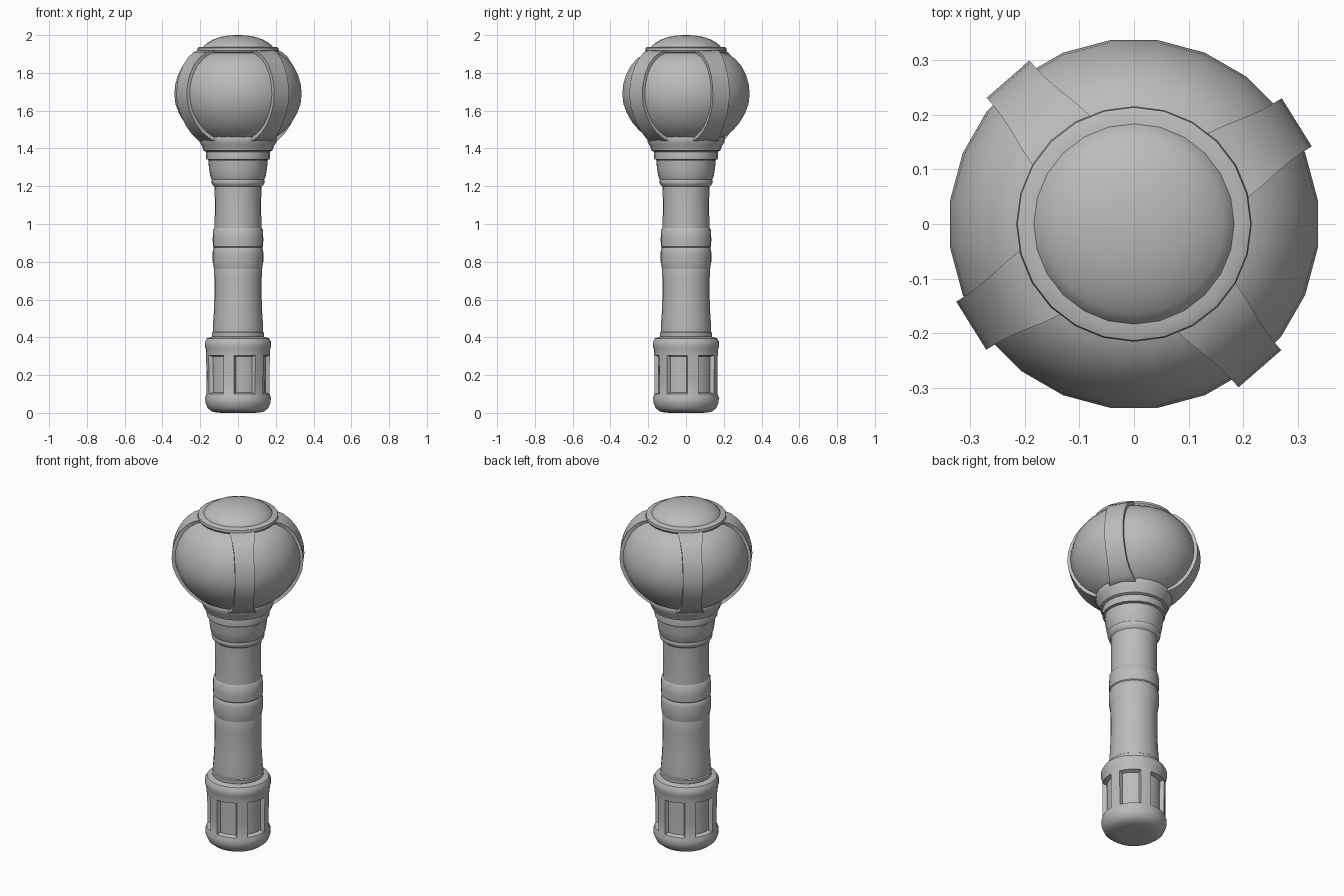
import bpy, bmesh
from math import cos, sin, radians, atan2, degrees

cube = bpy.data.objects.get("Cube")
if cube:
    bpy.data.objects.remove(cube, do_unlink=True)

# One plain grey material
grey = bpy.data.materials.new("plain_grey")
grey.use_nodes = True
color = (0.5, 0.5, 0.5, 1)
grey.diffuse_color = color
grey.node_tree.nodes["Principled BSDF"].inputs["Base Color"].default_value = color


def finish(name, bm, angle=40):
    bmesh.ops.recalc_face_normals(bm, faces=bm.faces)
    mesh = bpy.data.meshes.new(name)
    bm.to_mesh(mesh)
    bm.free()
    mesh.materials.append(grey)
    obj = bpy.data.objects.new(name, mesh)
    bpy.context.collection.objects.link(obj)
    bpy.ops.object.select_all(action="DESELECT")
    obj.select_set(True)
    bpy.context.view_layer.objects.active = obj
    bpy.ops.object.shade_smooth_by_angle(angle=radians(angle))
    return obj


def lathe(profile, sides=24, phase=0):
    """Turn a (radius, height) profile around z, with closed ends."""
    bm = bmesh.new()
    rings = []
    for r, z in profile:
        rings.append([bm.verts.new((r * cos(a), r * sin(a), z)) for a in
                      (radians(phase + 360 * i / sides) for i in range(sides))])
    for low, high in zip(rings, rings[1:]):
        for i in range(sides):
            j = (i + 1) % sides
            bm.faces.new((low[i], low[j], high[j], high[i]))
    bm.faces.new(rings[0][::-1])
    bm.faces.new(rings[-1])
    bmesh.ops.recalc_face_normals(bm, faces=bm.faces)
    return bm


# Pommel with six sunken panels
pommel = lathe([(.09, 0), (.135, .005), (.16, .025), (.173, .055), (.174, .08),
                (.167, .1), (.167, .17), (.168, .24), (.169, .305), (.17, .335),
                (.176, .352), (.176, .375), (.165, .395), (.13, .405)], 36, 3)
for k in range(6):
    centre = 43 + 60 * k
    panel = []
    for f in pommel.faces:
        c = f.calc_center_median()
        turn = (degrees(atan2(c.y, c.x)) - centre + 180) % 360 - 180
        if abs(turn) < 20 and .1 < c.z < .305 and c.xy.length > .15:
            panel.append(f)
    bmesh.ops.inset_region(pommel, faces=panel, thickness=.008, depth=-.022,
                           use_even_offset=True)
finish("pommel", pommel)

# Grip and its bands
finish("pommel_ring", lathe([(.12, .39), (.137, .405), (.138, .425), (.125, .435)]))
finish("lower_grip", lathe([(.132, .42), (.133, .46), (.128, .53), (.125, .62),
                            (.125, .7), (.128, .78), (.12, .8)]))
finish("middle_band", lathe([(.122, .74), (.129, .77), (.134, .8), (.134, .85),
                             (.13, .875), (.12, .885)]))
finish("grip_sleeve", lathe([(.124, .872), (.133, .882), (.134, .92),
                             (.132, .97), (.12, .985)]))
finish("upper_grip", lathe([(.125, .96), (.123, 1.05), (.123, 1.14), (.126, 1.21)]))

# Stepped collar below the head
finish("collar_ring", lathe([(.122, 1.195), (.138, 1.21), (.142, 1.225), (.137, 1.24)]))
finish("collar", lathe([(.136, 1.23), (.146, 1.25), (.153, 1.29), (.158, 1.335),
                        (.145, 1.345)]))
finish("collar_step", lathe([(.15, 1.338), (.168, 1.342), (.17, 1.375), (.165, 1.395)]))
finish("head_cup", lathe([(.165, 1.38), (.182, 1.388), (.192, 1.415), (.204, 1.435),
                          (.206, 1.455), (.2, 1.475), (.16, 1.48)]))

# Rounded head
ball = [(.185, 1.45), (.215, 1.468), (.25, 1.495), (.285, 1.535), (.315, 1.585),
        (.334, 1.635), (.34, 1.685), (.336, 1.735), (.322, 1.785), (.297, 1.835),
        (.262, 1.875), (.225, 1.9), (.18, 1.913)]
finish("head", lathe(ball, 24, 7.5), 50)


# Straps over the head, flaring where they meet the cup and the cap
def strap(angle):
    bm = bmesh.new()
    ux, uy = cos(radians(angle)), sin(radians(angle))
    sections = []
    for r, z in ball:
        end = abs(z - 1.685) / .23
        half = .052 + .02 * end ** 6
        lift = (z - 1.685) * .045
        corners = [(r - .04, -half), (r + .012, -half), (r + .012, half), (r - .04, half)]
        sections.append([bm.verts.new((d * ux - s * uy, d * uy + s * ux, z + lift))
                         for d, s in corners])
    for a, b in zip(sections, sections[1:]):
        for i in range(4):
            j = (i + 1) % 4
            bm.faces.new((a[i], a[j], b[j], b[i]))
    bm.faces.new(sections[0])
    bm.faces.new(sections[-1])
    return bm


for number, angle in enumerate((32, 131, 212, 311), 1):
    finish(f"head_strap_{number}", strap(angle))

# Cap ring and dome
finish("cap_ring", lathe([(.18, 1.9), (.208, 1.907), (.216, 1.918), (.214, 1.932),
                          (.2, 1.938), (.17, 1.938)]))
finish("cap_dome", lathe([(.187, 1.93), (.183, 1.94), (.165, 1.957), (.135, 1.975),
                          (.095, 1.99), (.05, 1.998), (.01, 2.0)]), 60)
